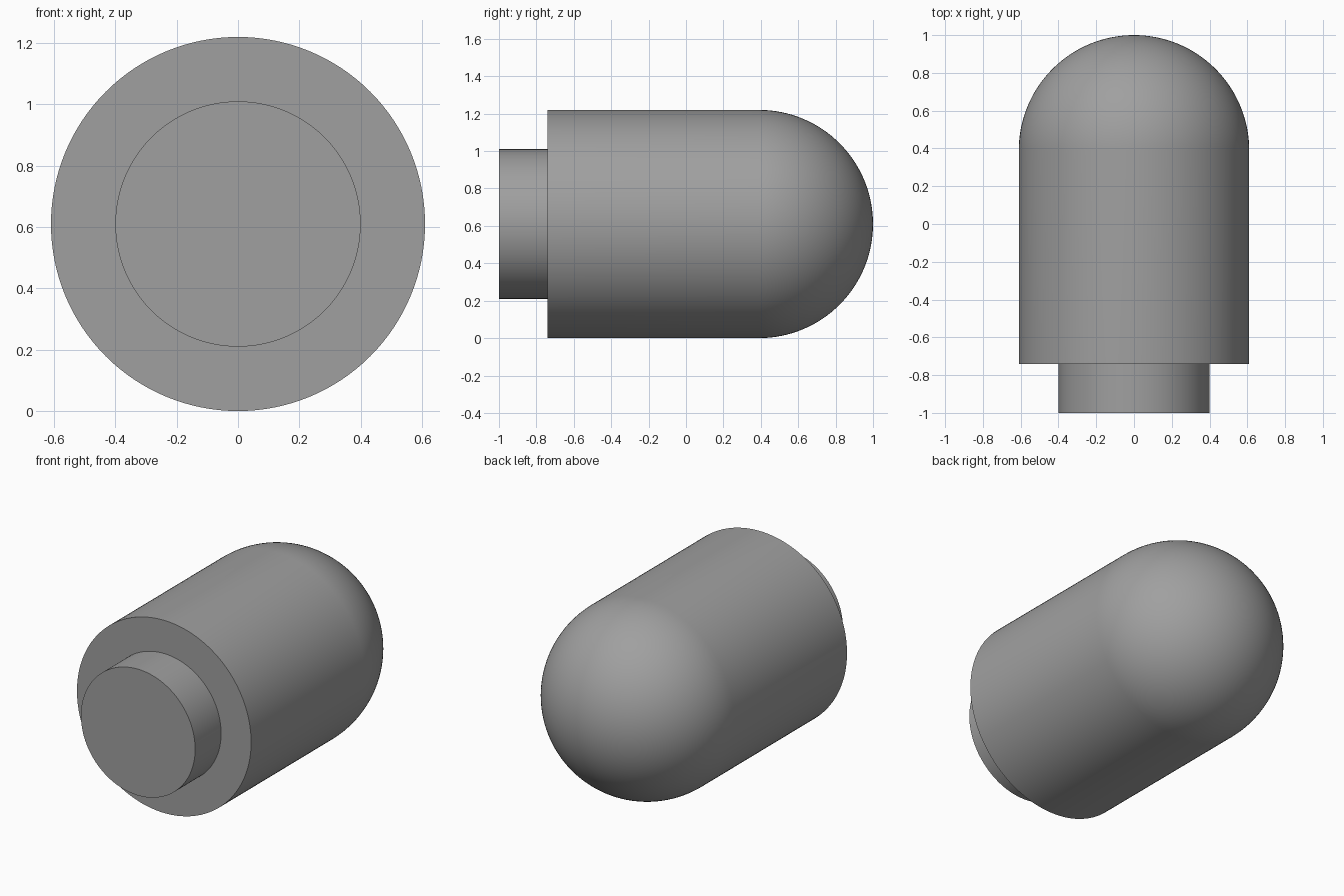
import bpy, bmesh, math

if "Cube" in bpy.data.objects:
    bpy.data.objects.remove(bpy.data.objects["Cube"])

R, NECK_R = 0.61, 0.40          # body and neck radii
SEGS, DOME_STEPS = 128, 32

grey = bpy.data.materials.new("plain_grey")
grey.diffuse_color = (0.35, 0.35, 0.35, 1)
grey.use_nodes = True
grey.node_tree.nodes["Principled BSDF"].inputs["Base Color"].default_value = grey.diffuse_color


def lathe(name, profile):
    """Spin (radius, y) points around the lengthwise axis at height R."""
    bm = bmesh.new()
    verts = [bm.verts.new((r, y, R)) for r, y in profile]
    edges = [bm.edges.new(pair) for pair in zip(verts, verts[1:])]
    bmesh.ops.spin(bm, geom=verts + edges, cent=(0, 0, R), axis=(0, 1, 0),
                   angle=math.tau, steps=SEGS, use_merge=True)
    bmesh.ops.remove_doubles(bm, verts=bm.verts, dist=1e-5)
    bmesh.ops.recalc_face_normals(bm, faces=bm.faces)
    mesh = bpy.data.meshes.new(name)
    bm.to_mesh(mesh)
    bm.free()
    mesh.materials.append(grey)
    obj = bpy.data.objects.new(name, mesh)
    bpy.context.collection.objects.link(obj)
    bpy.ops.object.select_all(action='DESELECT')
    obj.select_set(True)
    bpy.context.view_layer.objects.active = obj
    bpy.ops.object.shade_smooth_by_angle(angle=math.radians(30))
    return obj


# Single solid: neck, flat shoulder, barrel and hemispherical dome
neck = [(0, -1), (NECK_R, -1), (NECK_R, -0.74)]
barrel = [(R, -0.74)]
dome = [(R * math.cos(a), 1 - R + R * math.sin(a))
        for a in (i * math.pi / 2 / DOME_STEPS for i in range(DOME_STEPS))]
lathe("domed_plug", neck + barrel + dome + [(0, 1)])
